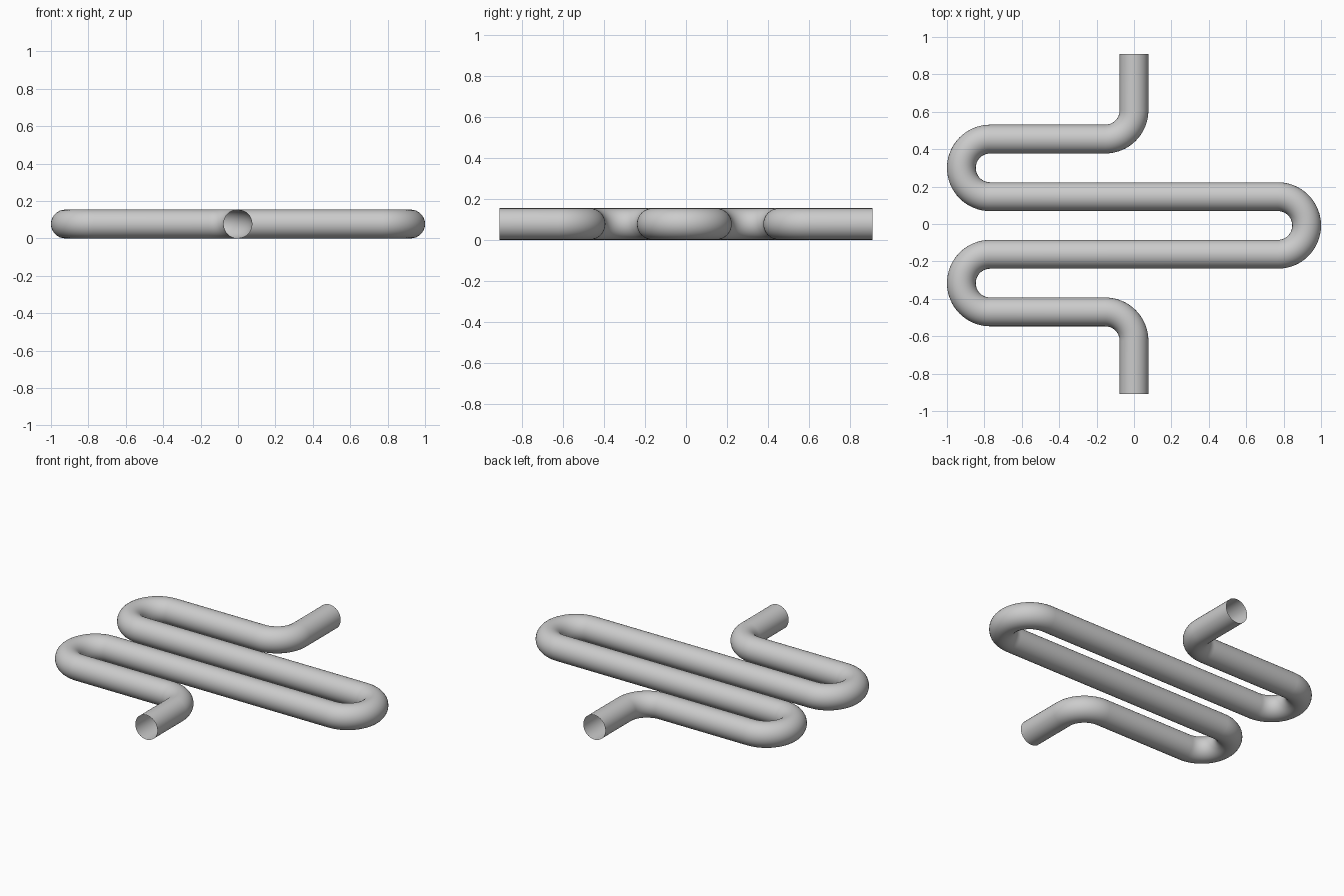
import bpy
from math import sin, cos, pi
from mathutils import Vector

cube = bpy.data.objects.get("Cube")
if cube:
    bpy.data.objects.remove(cube, do_unlink=True)

TUBE = 0.077          # tube radius
BEND = 0.154          # centreline bend radius
REACH = 1 - BEND - TUBE
MID = -0.008          # y of the middle of the serpentine
END = 0.91            # y of the open ends
STEPS = 16


def bend(cx, cy, start, sweep):
    """Centreline points of a circular bend, angles in quarter turns."""
    n = STEPS * abs(sweep)
    return [Vector((cx + BEND * cos(a), cy + BEND * sin(a), TUBE))
            for a in ((start + sweep * i / n) * pi / 2 for i in range(n + 1))]


# Centreline: inlet, elbow, three U-bends, elbow, outlet
path = [Vector((0, -END, TUBE))]
path += bend(-BEND, MID - 4 * BEND, 0, 1)
path += bend(-REACH, MID - 2 * BEND, 3, -2)
path += bend(REACH, MID, -1, 2)
path += bend(-REACH, MID + 2 * BEND, 3, -2)
path += bend(-BEND, MID + 4 * BEND, -1, 1)
path += [Vector((0, END, TUBE))]

# Sweep a round section along the centreline, leaving the ends open
curve = bpy.data.curves.new("pipe_path", 'CURVE')
curve.dimensions = '3D'
curve.bevel_depth = TUBE
curve.bevel_resolution = 14
curve.use_fill_caps = False
spline = curve.splines.new('POLY')
spline.points.add(len(path) - 1)
for point, co in zip(spline.points, path):
    point.co = (*co, 1)
pipe = bpy.data.objects.new("serpentine_pipe", curve)
bpy.context.collection.objects.link(pipe)

bpy.ops.object.select_all(action='DESELECT')
pipe.select_set(True)
bpy.context.view_layer.objects.active = pipe
bpy.ops.object.convert(target='MESH')
pipe = bpy.context.object
pipe.name = "serpentine_pipe"
bpy.ops.object.shade_smooth()

# Plain grey metal
grey = bpy.data.materials.new("pipe_grey")
grey.use_nodes = True
color = (0.6, 0.6, 0.6, 1)
grey.diffuse_color = color
grey.node_tree.nodes["Principled BSDF"].inputs["Base Color"].default_value = color
pipe.data.materials.clear()
pipe.data.materials.append(grey)
